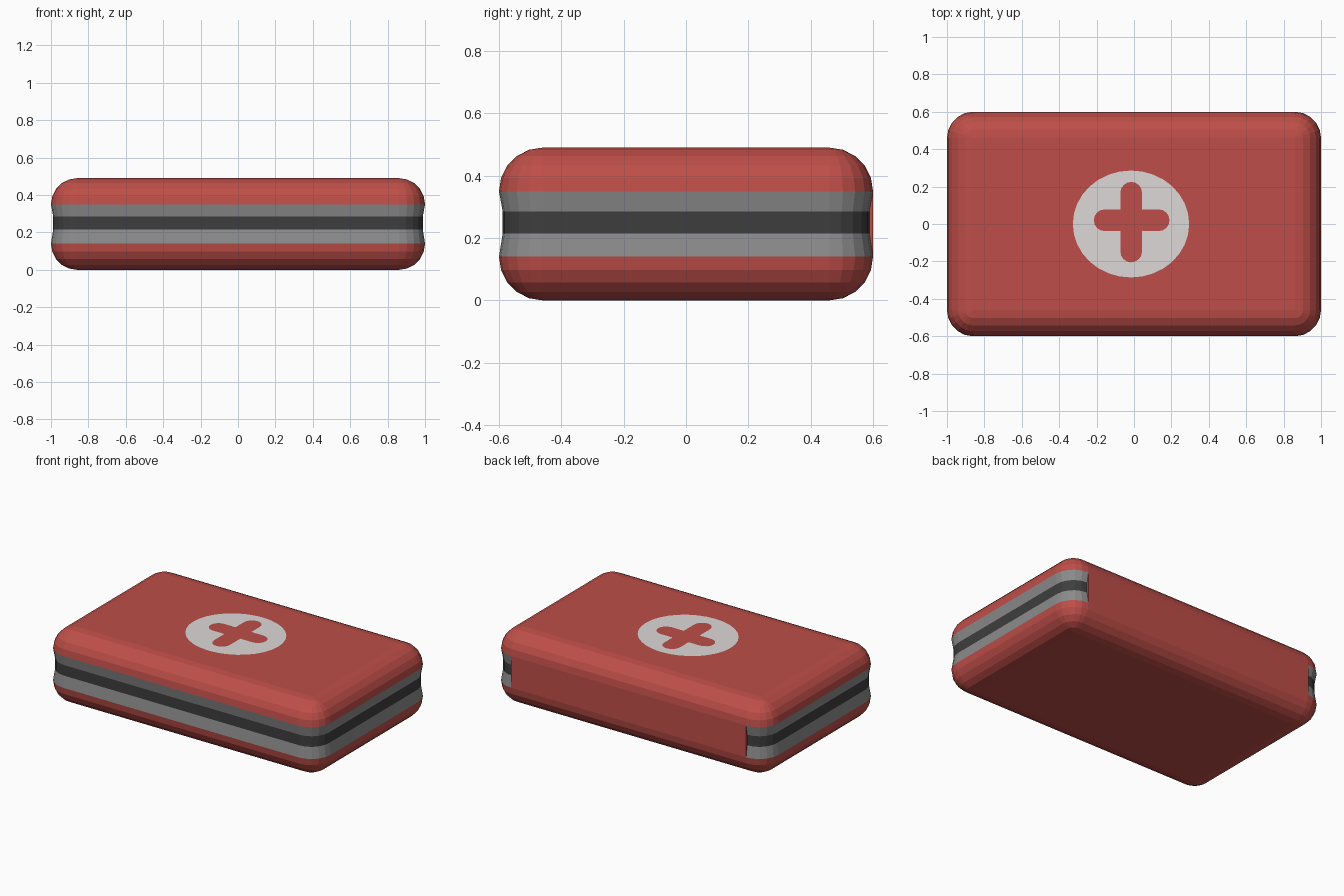
import bpy, bmesh, math
from math import sin, cos, pi

if "Cube" in bpy.data.objects:
    bpy.data.objects.remove(bpy.data.objects["Cube"])

def material(name, rgb):
    m = bpy.data.materials.new(name)
    m.diffuse_color = (*rgb, 1)
    m.use_nodes = True
    m.node_tree.nodes["Principled BSDF"].inputs["Base Color"].default_value = m.diffuse_color
    return m

RED = material("case red", (0.515, 0.076, 0.065))
GREY = material("trim grey", (0.26, 0.26, 0.26))
DARK = material("zip dark grey", (0.048, 0.048, 0.048))
PALE = material("emblem pale grey", (0.72, 0.69, 0.68))

def finish(bm, name, mats):
    mesh = bpy.data.meshes.new(name)
    bm.to_mesh(mesh)
    bm.free()
    for m in mats:
        mesh.materials.append(m)
    ob = bpy.data.objects.new(name, mesh)
    bpy.context.collection.objects.link(ob)
    return ob

# Case: stacked rounded-rectangle rings, pinched at the zip band
HX, HY, H, R, N = 1.0, 0.6, 0.49, 0.14, 5
arc = [(R * (1 - sin(a)), R * (1 - cos(a))) for a in (i * pi / 2 / N for i in range(N + 1))]
rows = arc + [(0.012, 0.215), (0.012, 0.285)] + [(d, H - z) for d, z in reversed(arc)]

def ring(bm, inset, z):
    pts = []
    for k, (sx, sy) in enumerate([(1, 1), (-1, 1), (-1, -1), (1, -1)]):
        for i in range(N + 1):
            a = (k + i / N) * pi / 2
            pts.append(bm.verts.new((sx * (HX - R) + (R - inset) * cos(a),
                                     sy * (HY - R) + (R - inset) * sin(a), z)))
    return pts

bm = bmesh.new()
rings = [ring(bm, d, z) for d, z in rows]
n = len(rings[0])
for r in range(len(rings) - 1):
    lo, hi = rings[r], rings[r + 1]
    band = N <= r <= N + 2
    for j in range(n):
        if band and j == N:
            continue                      # back stays flat, filled below
        f = bm.faces.new((lo[j], lo[(j + 1) % n], hi[(j + 1) % n], hi[j]))
        if band:
            f.material_index = 2 if r == N + 1 else 1
# Flat hinge panel on the back and the band's small end steps
bm.faces.new((rings[N][N], rings[N][N + 1], rings[N + 3][N + 1], rings[N + 3][N]))
for j in (N, N + 1):
    bm.faces.new([rings[N + k][j] for k in range(4)])
bm.faces.new(rings[0][::-1])
bm.faces.new(rings[-1])
bmesh.ops.remove_doubles(bm, verts=bm.verts, dist=1e-5)
bmesh.ops.recalc_face_normals(bm, faces=bm.faces)
finish(bm, "case", [RED, GREY, DARK])

# Emblem: thin pale disc with a round-ended cross left open
bm = bmesh.new()
Z, CX, CY, W = H + 0.0015, -0.015, 0.02, 0.058

def loop(pts):
    vs = [bm.verts.new((x, y, Z)) for x, y in pts]
    return [bm.edges.new((vs[i], vs[(i + 1) % len(vs)])) for i in range(len(vs))]

disc = [(-0.016 + 0.311 * cos(2 * pi * i / 32), 0.286 * sin(2 * pi * i / 32)) for i in range(32)]
cross = []
for k, reach in enumerate((0.205, 0.205, 0.2, 0.225)):
    t = k * pi / 2
    arm = [(reach - W + W * cos(a), W * sin(a)) for a in (-pi / 2 + i * pi / 8 for i in range(9))]
    arm.append((W, W))
    cross += [(CX + u * cos(t) - v * sin(t), CY + u * sin(t) + v * cos(t)) for u, v in arm]
bmesh.ops.triangle_fill(bm, edges=loop(disc) + loop(cross), use_beauty=True, normal=(0, 0, 1))
for f in bm.faces:
    f.normal_update()
    if f.normal.z < 0:
        f.normal_flip()
finish(bm, "emblem", [PALE])
